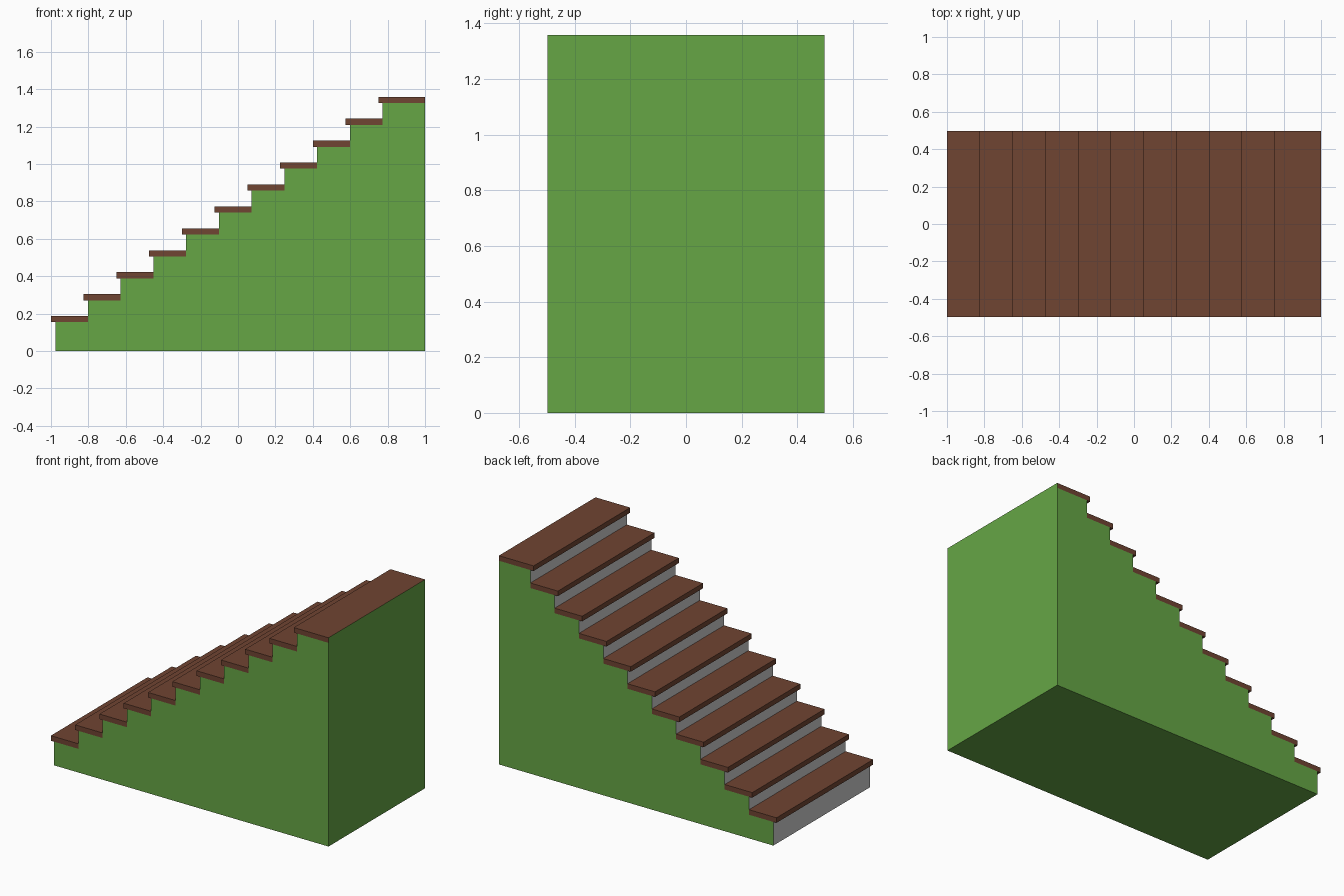
import bpy, bmesh

if "Cube" in bpy.data.objects:
    bpy.data.objects.remove(bpy.data.objects["Cube"])

STEPS, RUN, RISE = 11, 0.175, 0.1172
FIRST_TOP, THICK, NOSE = 0.187, 0.033, 0.023
HALF_W, BACK = 0.497, 1.0


def material(name, color):
    m = bpy.data.materials.new(name)
    m.diffuse_color = (*color, 1)
    m.use_nodes = True
    m.node_tree.nodes["Principled BSDF"].inputs["Base Color"].default_value = m.diffuse_color
    return m


green = material("green_paint", (0.133, 0.381, 0.06))
brown = material("brown_wood", (0.162, 0.058, 0.032))


def make_object(name, bm, *mats):
    bmesh.ops.recalc_face_normals(bm, faces=bm.faces)
    mesh = bpy.data.meshes.new(name)
    bm.to_mesh(mesh)
    bm.free()
    for m in mats:
        mesh.materials.append(m)
    ob = bpy.data.objects.new(name, mesh)
    bpy.context.collection.objects.link(ob)
    return ob


def extruded(profile):
    """Solid with an x-z profile swept across the stair width."""
    bm = bmesh.new()
    face = bm.faces.new([bm.verts.new((x, -HALF_W, z)) for x, z in profile])
    swept = bmesh.ops.extrude_face_region(bm, geom=[face])["geom"]
    for v in swept:
        if isinstance(v, bmesh.types.BMVert):
            v.co.y = HALF_W
    # extruding may leave or drop the start face depending on context
    if not any(all(abs(v.co.y + HALF_W) < 1e-6 for v in f.verts) for f in bm.faces):
        bm.faces.new([v for v in bm.verts if v.co.y < 0])
    bmesh.ops.recalc_face_normals(bm, faces=bm.faces)
    return bm


# Stepped body: sides, back and base, left open where the risers sit
profile = [(BACK, 0), (-1 + NOSE, 0)]
for i in range(STEPS):
    x, z = -1 + NOSE + i * RUN, FIRST_TOP - THICK + i * RISE
    end = BACK if i == STEPS - 1 else x + RUN
    profile += [(x, z), (end, z)]
body = extruded(profile)
fronts = [f for f in body.faces if f.normal.x < -0.9]
bmesh.ops.delete(body, geom=fronts, context='FACES_ONLY')
make_object("stair_body", body, green)

for i in range(STEPS):
    left, top = -1 + i * RUN, FIRST_TOP + i * RISE
    last = i == STEPS - 1
    end = BACK if last else left + NOSE + RUN
    low = top - THICK

    # Tread board with a nosing; the top one ends in the green back wall
    tread = extruded([(left, low), (end, low), (end, top), (left, top)])
    for f in tread.faces:
        f.material_index = int(last and f.normal.x > 0.9)
    make_object(f"tread_{i + 1}", tread, brown, green)

    # Riser panel
    x, base = left + NOSE, 0 if i == 0 else low - RISE
    bm = bmesh.new()
    corners = [(HALF_W, base), (-HALF_W, base), (-HALF_W, low), (HALF_W, low)]
    f = bm.faces.new([bm.verts.new((x, y, z)) for y, z in corners])
    bm.normal_update()
    ob = make_object(f"riser_{i + 1}", bm)
    if ob.data.polygons[0].normal.x > 0:
        ob.data.flip_normals()
